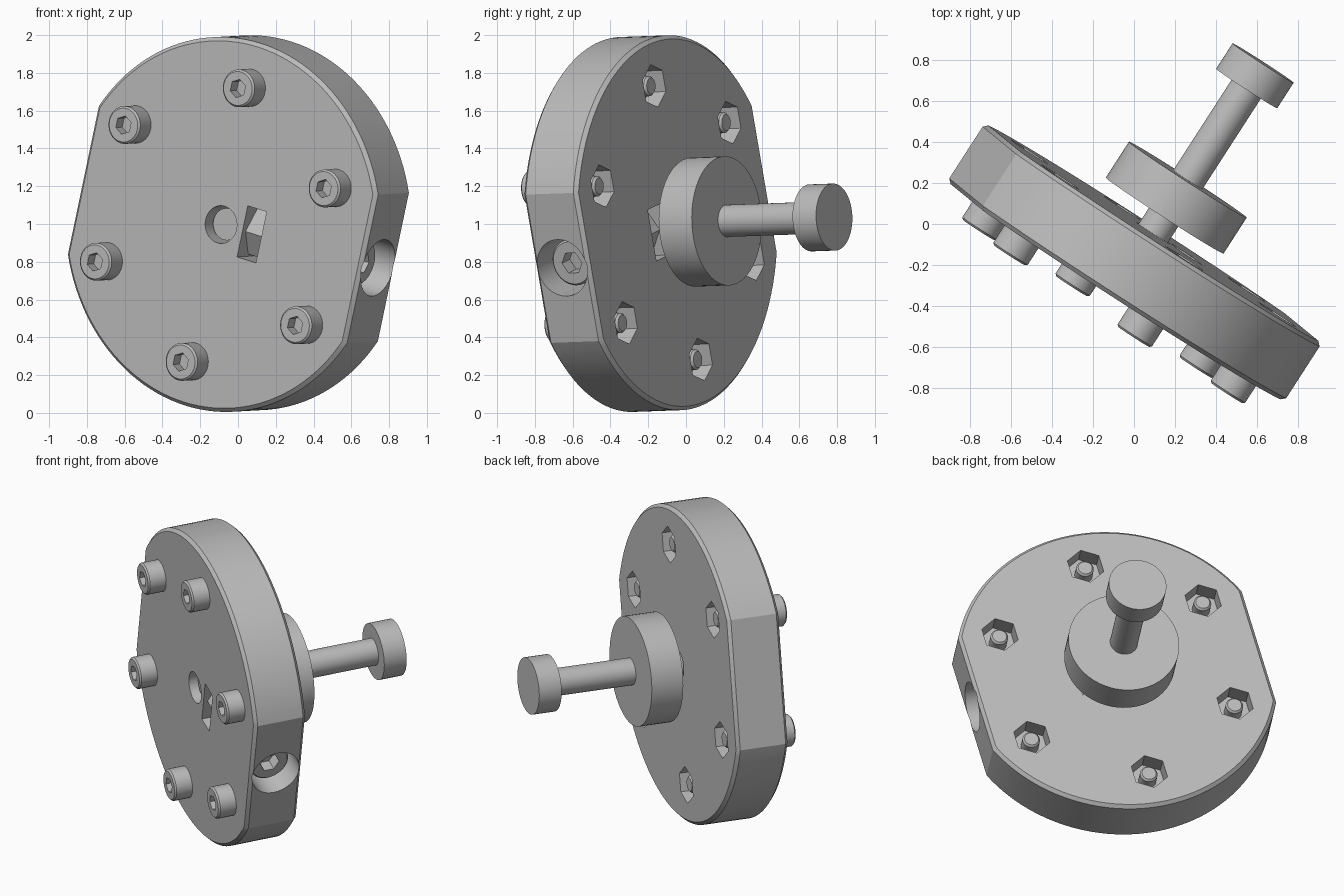
import bpy, bmesh
from math import cos, sin, acos, pi, radians
from mathutils import Matrix, Vector

old = bpy.data.objects.get("Cube")
if old:
    bpy.data.objects.remove(old, do_unlink=True)

grey = bpy.data.materials.new("machined_grey")
grey.use_nodes = True
grey.diffuse_color = (0.5, 0.5, 0.5, 1)
grey.node_tree.nodes["Principled BSDF"].inputs["Base Color"].default_value = (0.5, 0.5, 0.5, 1)

# Working frame: x across the flats, y up the plate, z out of the front face
front = Vector((-0.542, -0.84, -0.03)).normalized()
across = Vector((-front.y, front.x, 0)).normalized()
up = front.cross(across)
frame = Matrix((across, up, front)).transposed().to_4x4()
frame.translation = (-0.09, -0.33, 0.997)
frame = frame @ Matrix.Rotation(radians(-15), 4, "Z")

RADIUS, FLAT, THICK = 0.993, 0.906, 0.34
move = Matrix.Translation
to_side = Matrix.Rotation(pi / 2, 4, "Y")
bolt_places = [Matrix.Rotation(radians(30 + 60 * k), 4, "Z") @ move((0.75, 0, 0)) for k in range(6)]


def lathe(bm, profile, place=Matrix(), sides=60):
    """Stack rings of (radius, z) or (radius, z, 'hex') and cap both ends."""
    rings = []
    for r, z, *shape in profile:
        ring = []
        for i in range(sides):
            a = 2 * pi * i / sides
            rr = r * cos(pi / 6) / cos(a % (pi / 3) - pi / 6) if shape else r
            ring.append(bm.verts.new(place @ Vector((rr * cos(a), rr * sin(a), z))))
        rings.append(ring)
    for lo, hi in zip(rings, rings[1:]):
        for i in range(sides):
            j = (i + 1) % sides
            bm.faces.new((lo[i], lo[j], hi[j], hi[i]))
    bm.faces.new(rings[0][::-1])
    bm.faces.new(rings[-1])


def finish(name, bm, place=Matrix()):
    bmesh.ops.recalc_face_normals(bm, faces=bm.faces)
    mesh = bpy.data.meshes.new(name)
    bm.to_mesh(mesh)
    bm.free()
    mesh.materials.append(grey)
    obj = bpy.data.objects.new(name, mesh)
    bpy.context.collection.objects.link(obj)
    obj.matrix_world = frame @ place
    return obj


def smooth(obj):
    bpy.ops.object.select_all(action="DESELECT")
    obj.select_set(True)
    bpy.context.view_layer.objects.active = obj
    bpy.ops.object.shade_smooth_by_angle(angle=radians(20))


def turned(name, profile, place=Matrix()):
    bm = bmesh.new()
    lathe(bm, profile)
    smooth(finish(name, bm, place))


# Plate: disc with two flats and chamfered rims
bm = bmesh.new()
half = acos(FLAT / RADIUS)
steps = 48
outline = []
for start in (half, pi + half):
    for i in range(steps + 1):
        a = start + (pi - 2 * half) * i / steps
        outline.append(bm.verts.new((RADIUS * cos(a), RADIUS * sin(a), 0)))
face = bm.faces.new(outline)
ext = bmesh.ops.extrude_face_region(bm, geom=[face])
bmesh.ops.translate(bm, vec=(0, 0, -THICK), verts=[g for g in ext["geom"] if isinstance(g, bmesh.types.BMVert)])
bmesh.ops.recalc_face_normals(bm, faces=bm.faces)
rims = [e for e in bm.edges if abs(e.verts[0].co.z - e.verts[1].co.z) < 1e-5]
bmesh.ops.bevel(bm, geom=rims, offset=0.02, segments=1, affect="EDGES")
plate = finish("plate", bm)

# Cutters: axle bore, nut slot, side counterbore, hexagonal pockets
bm = bmesh.new()
lathe(bm, [(0.1, -0.5), (0.1, 0.1)])
bmesh.ops.create_cube(bm, size=1, matrix=move((0.2, 0, -THICK / 2)) @ Matrix.Diagonal((0.122, 0.28, 0.6, 1)))
lathe(bm, [(0.155, FLAT - 0.245), (0.155, FLAT + 0.1)], move((0, 0, -THICK / 2)) @ to_side)
for place in bolt_places:
    lathe(bm, [(0.116, -0.5, "hex"), (0.116, -THICK + 0.11, "hex")], place)
cutter = finish("plate_cutter", bm)
cutter.hide_render = True
cut = plate.modifiers.new("openings", "BOOLEAN")
cut.operation, cut.solver, cut.object = "DIFFERENCE", "EXACT", cutter
bpy.context.view_layer.objects.active = plate
bpy.ops.object.modifier_apply(modifier=cut.name)
bpy.data.objects.remove(cutter, do_unlink=True)
smooth(plate)


# Socket screws: shank with chamfered tip, round head, hexagonal socket
def screw(name, place, shank, head, height, length):
    socket = head * 0.5
    turned(name, [(shank * 0.8, -length), (shank, -length + 0.012), (shank, 0), (head, 0),
                  (head, height - 0.01), (head - 0.01, height),
                  (socket, height, "hex"), (socket, height * 0.45, "hex")], place)


for k, place in enumerate(bolt_places):
    screw(f"plate_screw_{k + 1}", place, 0.054, 0.1, 0.115, THICK - 0.02)
screw("side_screw", move((FLAT - 0.245, 0, -THICK / 2)) @ to_side, 0.072, 0.125, 0.145, 0.54)

# Hexagonal nut inside the slot
turned("slot_nut", [(0.146, -0.057, "hex"), (0.146, 0.057, "hex")], move((0.2, 0, -THICK / 2)) @ to_side)

# Axle with end knob, and the collar behind the plate
turned("axle", [(0.1775, -1.327), (0.1775, -1.179), (0.085, -1.179), (0.085, -0.055)])
turned("collar", [(0.342, -0.65), (0.342, -0.442)])
